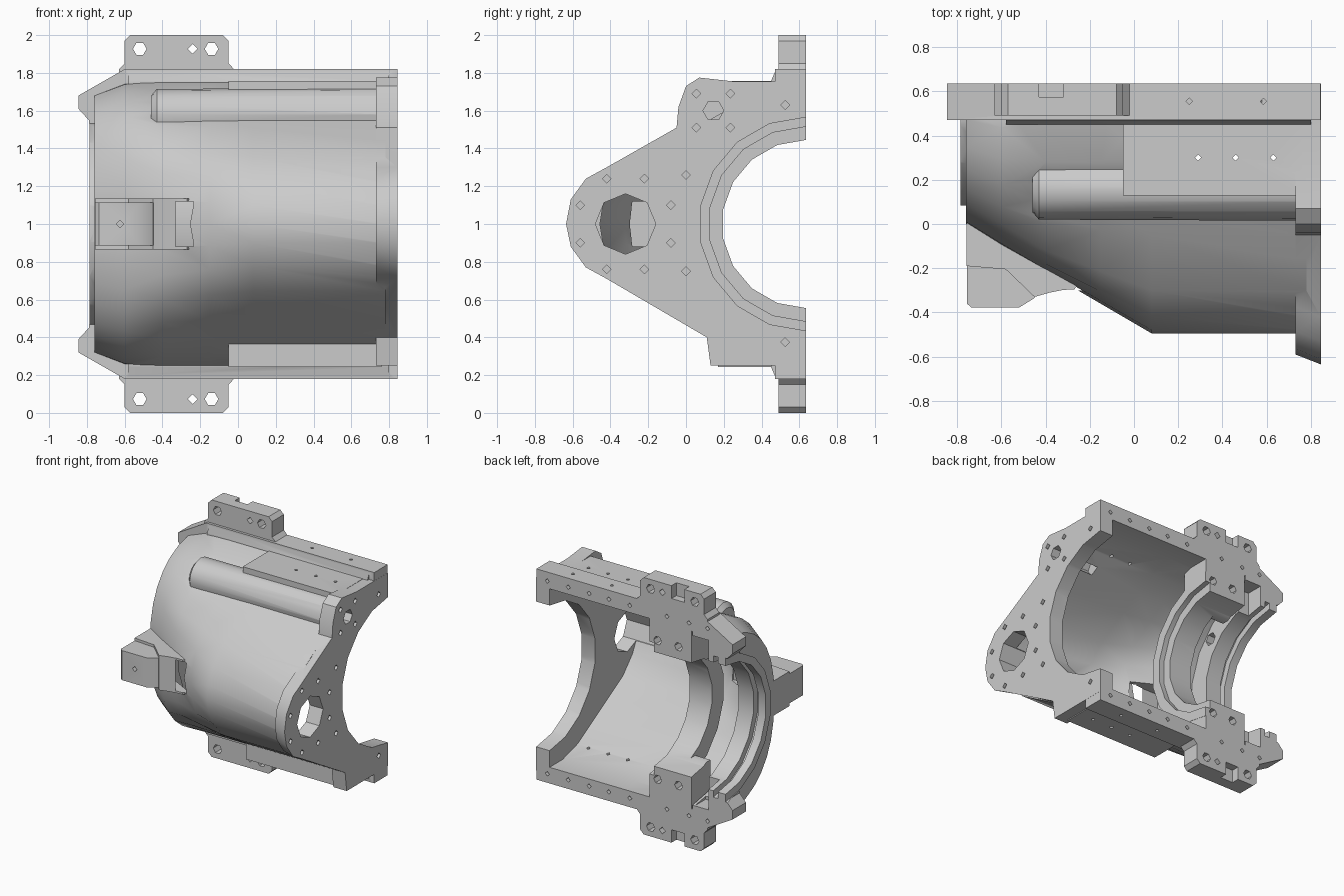
import bpy, bmesh
from math import cos, sin, pi, radians

if "Cube" in bpy.data.objects:
    bpy.data.objects.remove(bpy.data.objects["Cube"])

CY, CZ = 0.635, 1.0          # bore axis (runs along x, lies in the parting plane)


def loft(name, rings):
    """Closed solid through equally sized rings of 3D points."""
    bm = bmesh.new()
    vs = [[bm.verts.new(p) for p in r] for r in rings]
    n = len(rings[0])
    for a, b in zip(vs, vs[1:]):
        for i in range(n):
            j = (i + 1) % n
            bm.faces.new((a[i], a[j], b[j], b[i]))
    bm.faces.new(vs[0])
    bm.faces.new(vs[-1])
    bmesh.ops.recalc_face_normals(bm, faces=bm.faces)
    bmesh.ops.triangulate(bm, faces=bm.faces)
    me = bpy.data.meshes.new(name)
    bm.to_mesh(me)
    bm.free()
    ob = bpy.data.objects.new(name, me)
    bpy.context.collection.objects.link(ob)
    return ob


def place(axis, p, q, d):
    return {'x': (d, p, q), 'y': (p, d, q), 'z': (p, q, d)}[axis]


def prism(name, axis, pts, a, b):
    return loft(name, [[place(axis, p, q, d) for p, q in pts] for d in (a, b)])


def box(name, x0, x1, y0, y1, z0, z1):
    return prism(name, 'z', [(x0, y0), (x1, y0), (x1, y1), (x0, y1)], z0, z1)


def circle(c, d, r, n, off=0.0):
    return [(c + r * cos(2 * pi * (i + off) / n), d + r * sin(2 * pi * (i + off) / n))
            for i in range(n)]


def rod(name, axis, c, d, r, n, a, b):
    return prism(name, axis, circle(c, d, r, n), a, b)


def lathe(name, profile, n=18):
    return loft(name, [[(x, p, q) for p, q in circle(CY, CZ, r, n, 0.5)] for x, r in profile])


def boolean(ob, other, op):
    m = ob.modifiers.new(op, 'BOOLEAN')
    m.operation, m.object, m.solver = op, other, 'EXACT'
    bpy.context.view_layer.objects.active = ob
    bpy.ops.object.modifier_apply(modifier=m.name)
    bpy.data.objects.remove(other)


def flip(pts):
    """Mirror (u, z) points about the mid height z = 1."""
    return [(u, 2 - z) for u, z in pts]


# Housing cross-sections: squarish round at the left, rounded wedge at the right
WEDGE = [(-.495, 1), (-.48, 1.1), (-.42, 1.22), (-.3, 1.355), (-.05, 1.505), (.12, 1.605),
         (.28, 1.7), (.47, 1.755), (.635, 1.755)]
MIDDLE = [(-.215, 1), (-.205, 1.13), (-.18, 1.27), (-.12, 1.4), (0, 1.52), (.12, 1.605),
          (.28, 1.7), (.47, 1.755), (.635, 1.755)]


def oval(a, b, n):
    ts = [i * pi / 16 for i in range(8)]
    return [(CY - a * cos(t) ** (2 / n), CZ + b * sin(t) ** (2 / n)) for t in ts] + [(CY, CZ + b)]


KEYS = [(-.76, oval(.635, .69, 2.4)), (-.6, oval(.735, .75, 2.5)), (-.4, MIDDLE),
        (.08, WEDGE), (.78, WEDGE)]


def section(x, sy=1.0, sz=1.0):
    for (x0, a), (x1, b) in zip(KEYS, KEYS[1:]):
        if x0 <= x <= x1:
            t = (x - x0) / (x1 - x0)
            half = [(p[0] + (q[0] - p[0]) * t, p[1] + (q[1] - p[1]) * t) for p, q in zip(a, b)]
            break
    half.append((.7, half[-1][1]))
    full = flip(half[:0:-1]) + half
    return [(x, CY + (y - CY) * sy, CZ + (z - CZ) * sz) for y, z in full]


casing = loft("gearbox_half_casing", [section(x) for x in (-.76, -.6, -.4, -.15, .08, .78)])
adds = []

# Right end plate, slightly flared towards its outer face
plate = [(.7, .25), (.13, .25), (.11, .4), (-.42, .71), (-.53, .77), (-.61, .88), (-.635, 1),
         (-.61, 1.13), (-.53, 1.24), (-.42, 1.3), (-.05, 1.51), (-.04, 1.62), (0, 1.73),
         (.07, 1.775), (.25, 1.755), (.7, 1.755)]
adds.append(loft("end_plate", [[(x, y + (k if y < -.4 else 0), z) for y, z in plate]
                               for x, k in ((.73, .045), (.845, 0))]))

# Parting flange with chamfered left corners
edge = [(.844, 1.82), (-.6, 1.82), (-.845, 1.68), (-.845, 1.61), (-.79, 1.55)]
adds.append(prism("flange", 'y', edge + flip(edge[::-1]), .47, .7))
lip = [(.45, 1.757), (.475, 1.815), (.6, 1.815), (.6, 1.7), (.45, 1.7)]

# Bolt ears, stiffened side boxes and flange fillets, top and bottom
ear = [(-.63, 1.819), (-.6, 1.85), (-.6, 1.97), (-.57, 2), (-.08, 2), (-.05, 1.97),
       (-.05, 1.85), (-.02, 1.819), (-.02, 1.7), (-.63, 1.7)]
for m, y in ((lambda p: p, .13), (flip, .17)):
    adds.append(prism("ear", 'y', m(ear), .49, .7))
    adds.append(prism("side_box", 'x', m([(y, 1.757), (.6, 1.757), (.6, 1.6), (y, 1.6)]), -.05, .76))
    adds.append(prism("flange_fillet", 'x', m(lip), -.58, .8))

# Oil gallery ridge, left collar and front lug
adds.append(loft("gallery", [[(x, y, z) for y, z in circle(.155, 1.58, r, 16)]
                             for x, r in ((-.46, .1), (-.43, .135), (.76, .14))]))
adds.append(lathe("collar", [(-.79, .56), (-.7, .56)]))
adds.append(prism("lug_base", 'z', [(-.758, .06), (-.758, -.19), (-.58, -.205), (-.45, -.33),
                                    (-.38, -.31), (-.32, -.298), (-.27, -.296), (-.2, -.2)], .865, 1.135))
adds.append(prism("lug", 'z', [(-.756, .05), (-.756, -.36), (-.735, -.378), (-.52, -.378),
                               (-.45, -.335), (-.4, -.2)], .885, 1.115))
for a in adds:
    boolean(casing, a, 'UNION')

# Hollow chamber with a pocket running into the lug
boolean(casing, loft("chamber", [section(x, .965, .92) for x in (-.5, -.4, -.15, .08, .73)]), 'DIFFERENCE')
boolean(casing, box("lug_pocket", -.47, -.2, -.3, .05, .88, 1.12), 'DIFFERENCE')

# Bearing carrier ring inside the chamber, tied to the flange by blocks
boolean(casing, lathe("carrier", [(-.36, .59), (-.13, .59)]), 'UNION')
for z0, z1 in ((1.4, 1.7), (.3, .6)):
    boolean(casing, box("carrier_block", -.49, -.132, .4, .7, z0, z1), 'UNION')

# Stepped bore with seal grooves
boolean(casing, lathe("bore", [(1, .565), (-.1, .565), (-.1, .515), (-.17, .515), (-.17, .445),
                               (-.492, .445), (-.492, .66), (-.55, .66), (-.55, .5), (-.68, .5),
                               (-.68, .55), (-.72, .55), (-.72, .5), (-.785, .5), (-.785, .56),
                               (-1, .6)]), 'DIFFERENCE')
for z0, z1 in ((1.4, 1.66), (.34, .6)):
    boolean(casing, box("groove_end", -.64, -.52, .5, .8, z0, z1), 'DIFFERENCE')

# Drilled holes
drills = [rod("port", 'x', -.32, 1, .16, 8, .2, .9),
          rod("gallery_hole", 'x', .145, 1.6, .055, 6, .5, .9),
          rod("lug_hole", 'y', -.625, 1, .02, 4, -.5, -.1),
          rod("oil_hole", 'x', .19, 1.39, .05, 6, -.68, -.5)]
end_holes = circle(-.32, 1, .26, 8, .5) + [(.145 + i, 1.6 + j) for i in (-.09, .09) for j in (-.09, .09)]
end_holes += [(.525, 1.63), (.525, .375), (0, 1.26), (0, .75)]
for y, z in end_holes:
    drills.append(rod("plate_hole", 'x', y, z, .023, 4, .78, .9))
for s in (1, -1):
    for x, h, r, n, y0 in ((-.52, .927, .036, 6, .4), (-.14, .927, .036, 6, .4),
                           (-.24, .927, .026, 4, .4), (-.2, .54, .034, 6, .5),
                           (-.38, .54, .034, 6, .5)):
        drills.append(rod("bolt_hole", 'y', x, 1 + s * h, r, n, y0, .8))
    for x in (.75, .57, .39, .22, .04, -.28, -.47, -.63):
        drills.append(rod("flange_hole", 'y', x, 1 + s * .75, .018, 4, .55, .8))
    for x, y, d in ((.25, .555, .76), (.585, .555, .76), (.29, .3, .55), (.46, .3, .55), (.63, .3, .55)):
        drills.append(rod("side_hole", 'z', x, y, .014, 4, 1 + s * d, 1 + s * .9))
    drills.append(box("ear_slot", -.43, -.32, .575, .8, *sorted((1 + s * .9, 1 + s * 1.1))))
bpy.ops.object.select_all(action='DESELECT')
for d in drills:
    d.select_set(True)
bpy.context.view_layer.objects.active = drills[0]
bpy.ops.object.join()
boolean(casing, drills[0], 'DIFFERENCE')

# Trim flush at the parting plane
boolean(casing, box("parting_plane", -1.3, 1.3, CY, 1.4, -.5, 2.5), 'DIFFERENCE')

bpy.ops.object.select_all(action='DESELECT')
casing.select_set(True)
bpy.context.view_layer.objects.active = casing
bpy.ops.object.shade_smooth_by_angle(angle=radians(35))
